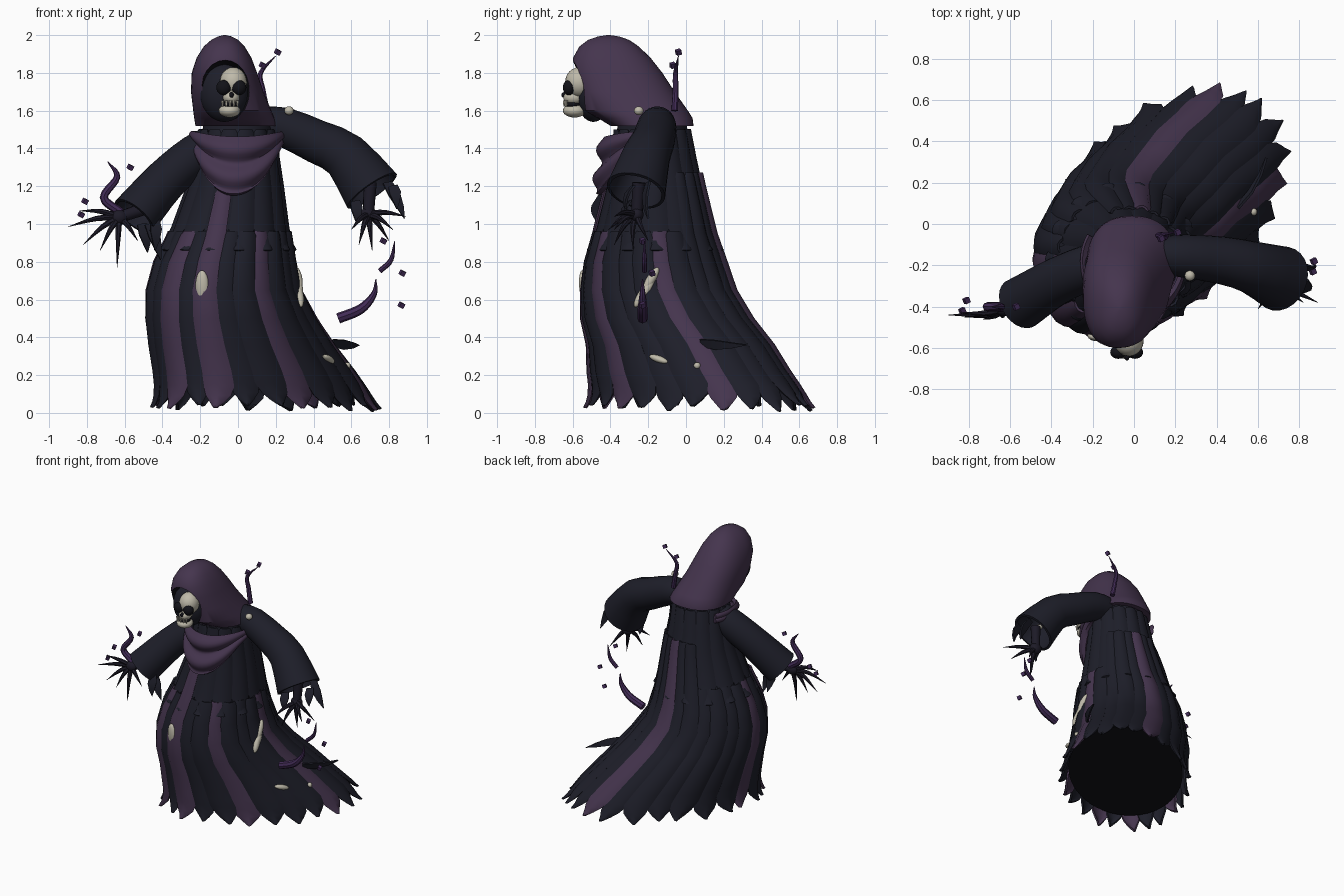
import bpy, bmesh, math, random
from math import sin, cos, pi, radians
from mathutils import Vector, Euler

random.seed(4)
if "Cube" in bpy.data.objects:
    bpy.data.objects.remove(bpy.data.objects["Cube"])


def material(name, *rgb):
    m = bpy.data.materials.new(name)
    m.use_nodes = True
    m.diffuse_color = (*rgb, 1)
    m.node_tree.nodes["Principled BSDF"].inputs["Base Color"].default_value = (*rgb, 1)
    return m


NAVY = material("dark_cloth", .0125, .013, .022)
PURPLE = material("purple_cloth", .059, .035, .076)
BONE = material("bone", .52, .49, .4)
SHADOW = material("black_lining", .006, .006, .009)
SKIN = material("claw_skin", .012, .0105, .02)
WISP = material("violet_wisp", .055, .025, .095)
made = []


def build(name, verts, faces, mat, thick=0):
    me = bpy.data.meshes.new(name)
    me.from_pydata([tuple(v) for v in verts], [], faces)
    bm = bmesh.new()
    bm.from_mesh(me)
    bmesh.ops.recalc_face_normals(bm, faces=bm.faces)
    bm.to_mesh(me)
    bm.free()
    me.materials.append(mat)
    ob = bpy.data.objects.new(name, me)
    bpy.context.collection.objects.link(ob)
    if thick:
        mod = ob.modifiers.new("thickness", "SOLIDIFY")
        mod.thickness = thick
        mod.offset = 0
    made.append(ob)
    return ob


def skin(name, rows, mat, closed=True, caps=(True, True), thick=0):
    """Bridge equal rows of points with quads."""
    n = len(rows[0])
    faces = [(r * n + i, r * n + (i + 1) % n, (r + 1) * n + (i + 1) % n, (r + 1) * n + i)
             for r in range(len(rows) - 1) for i in range(n if closed else n - 1)]
    if closed and caps[0]:
        faces.append(tuple(range(n)))
    if closed and caps[1]:
        faces.append(tuple((len(rows) - 1) * n + i for i in range(n)))
    return build(name, [p for row in rows for p in row], faces, mat, thick)


def smooth_path(pts, steps):
    """Catmull-Rom through (x, y, z, radius) points."""
    p = [Vector(q) for q in pts]
    p = [p[0] * 2 - p[1]] + p + [p[-1] * 2 - p[-2]]
    out = []
    for i in range(1, len(p) - 2):
        a, b, c, d = p[i - 1:i + 3]
        for s in range(steps):
            t = s / steps
            out.append(.5 * (2 * b + (c - a) * t + (2 * a - 5 * b + 4 * c - d) * t * t
                             + (3 * b - a - 3 * c + d) * t ** 3))
    return out + [p[-2]]


def tube(name, pts, mat, n=10, steps=5, open_end=False, thick=0):
    path = smooth_path(pts, steps)
    rows, last = [], None
    for i, p in enumerate(path):
        d = (path[min(i + 1, len(path) - 1)] - path[max(i - 1, 0)]).to_3d().normalized()
        q = last.rotation_difference(d) @ q if last else d.to_track_quat("Z", "Y")
        last = d
        r = max(p[3], .001)
        rows.append([p.to_3d() + q @ Vector((r * cos(2 * pi * k / n), r * sin(2 * pi * k / n), 0))
                     for k in range(n)])
    return skin(name, rows, mat, caps=(True, not open_end), thick=thick)


def ball(name, loc, size, mat, rot=(0, 0, 0)):
    rows, e = [], Euler(rot).to_matrix()
    for j in range(13):
        a = pi * j / 12
        r = max(sin(a), .01)
        rows.append([Vector(loc) + e @ Vector((size[0] * r * cos(k * pi / 10),
                     size[1] * r * sin(k * pi / 10), size[2] * cos(a))) for k in range(20)])
    return skin(name, rows, mat)


def leaf(name, a, b, width, side):
    """Torn pointed rag from a to b."""
    a, b, side = Vector(a), Vector(b), Vector(side).normalized()
    bow = (b - a).cross(side).normalized()
    rows = []
    for t, w in ((0, .8), (.35, 1), (.7, .6), (1, .03)):
        c = a.lerp(b, t) + bow * .02 * sin(t * pi)
        rows.append([c + side * width * w * k for k in (-1, 0, 1)])
    skin(name, rows, NAVY, closed=False, thick=.012)


# robe cross-sections: z, centre x, centre y, long and short half axes
ROBE = [(1.53, 0, -.18, .2, .2), (1.35, -.01, -.17, .225, .225), (1.2, -.015, -.165, .255, .25),
        (.95, -.045, -.165, .32, .31), (.8, -.07, -.16, .372, .355), (.65, -.075, -.145, .418, .378),
        (.5, -.035, -.1, .482, .395), (.36, .02, -.03, .542, .405), (.22, .085, .015, .605, .415),
        (.12, .125, .055, .65, .42), (0, .15, .075, .695, .43)]


def robe_point(z, deg, off=0):
    for hi, lo in zip(ROBE, ROBE[1:]):
        if z >= lo[0]:
            break
    f = (z - lo[0]) / (hi[0] - lo[0])
    cx, cy, a, b = (lo[i] + (hi[i] - lo[i]) * f for i in range(1, 5))
    t = radians(deg - 45)
    u, v = (a + off) * cos(t), (b + off) * sin(t)
    return Vector((cx + (u - v) * .7071, cy + (u + v) * .7071, z))


body = skin("robe_body", [[robe_point(r[0], k * 7.5, -.018) for k in range(48)] for r in ROBE[:-1]], NAVY)
body.data.materials.append(SHADOW)
for f in body.data.polygons:
    f.material_index = int(f.center.z < .121)


def strip(name, deg, half, heights, off, bulge, mat, tip, skew):
    top, bottom = heights
    rows = [(top, .7, 0, 0), (top - .02, .95, 0, 0)]
    rows += [(r[0], 1, 0, 0) for r in ROBE if bottom + .14 < r[0] < top - .04]
    rows += [(bottom + .12, 1, 0, 0), (bottom + .065, .78, skew * .3, .004),
             (bottom + .03, .42, skew * .6, .01), (bottom, tip, skew, .022)]
    skin(name, [[robe_point(z, deg + half * (u * w + s), off + flare + bulge * (1 - u * u))
                 for u in (-1, -.6, 0, .6, 1)] for z, w, s, flare in rows], mat, closed=False, thick=.012)


# bodice strips and the long ragged skirt strips
for k in range(14):
    strip("bodice_strip", k * 360 / 14, 13, (1.5, .86), -.012, .012, NAVY, .4, 0)
for k in range(24):
    deg = 15 * k + 3
    violet = k in (0, 5, 12, 15, 17, 20)
    top = 1.27 if 20 < deg < 115 else 1.18 if k == 17 else .96
    strip("skirt_strip", deg, 9.3 if violet else 8.6, (top, random.uniform(.005, .045)),
          -.006 + .008 * (k % 2), .016, PURPLE if violet else NAVY, .06, random.uniform(-.5, .5))
leaf("skirt_rag", (.5, .08, .37), (.64, .32, .36), .026, (.3, -.2, 1))

# cowl draped over the chest
rows = []
for j in range(19):
    s = j / 18
    row = []
    for i in range(41):
        deg = 150 + 205 * i / 40
        f = max(0, -sin(radians(deg))) ** 2.3
        z = 1.485 - .03 * f + s * (-.07 - .23 * f)
        fold = .02 * sin(s * pi * 4 - 1) * (.3 + f * .7)
        row.append(robe_point(z, deg, .035 + .018 * f + fold - .02 * s * (1 - f)))
    rows.append(row)
skin("chest_cowl", rows, PURPLE, closed=False, thick=.025)

# hood with a carved opening
HOOD = [(1.52, -.01, -.18, .215, .22), (1.56, -.02, -.215, .212, .25), (1.6, -.03, -.265, .207, .275),
        (1.7, -.057, -.32, .192, .26), (1.8, -.072, -.365, .173, .24), (1.88, -.074, -.393, .145, .205),
        (1.94, -.073, -.407, .108, .157), (1.975, -.07, -.41, .071, .108),
        (1.993, -.07, -.41, .036, .055), (2, -.07, -.41, .006, .008)]


def blunt(v):
    return math.copysign(abs(v) ** .87, v)


hood = skin("hood", [[(cx + rx * blunt(cos(k * pi / 24)), cy + ry * blunt(sin(k * pi / 24)), z)
                      for k in range(48)] for z, cx, cy, rx, ry in HOOD], PURPLE)
hood.data.materials.append(SHADOW)
cutter = ball("hood_cutter", (-.068, -.6, 1.695), (.138, .17, .172), PURPLE)
cutter.data.materials.append(SHADOW)
for f in cutter.data.polygons:
    f.material_index = 1
made.remove(cutter)
cutter.hide_render = True
mod = hood.modifiers.new("opening", "BOOLEAN")
mod.operation = "DIFFERENCE"
mod.solver = "EXACT"
mod.object = cutter

# skull set into the dark of the hood
ball("face_shadow", (-.072, -.49, 1.695), (.13, .095, .155), NAVY)
ball("skull_cranium", (-.025, -.565, 1.75), (.072, .075, .08), BONE)
ball("skull_cheeks", (-.035, -.595, 1.67), (.045, .055, .04), BONE)
ball("skull_jaw", (-.045, -.59, 1.6), (.058, .062, .036), BONE)
ball("mouth_gap", (-.042, -.6, 1.633), (.045, .045, .02), SHADOW)
for x in (-.076, .005):
    ball("eye_socket", (x, -.62, 1.722), (.039, .032, .04), SHADOW)
ball("nose_hole", (-.034, -.642, 1.683), (.012, .018, .016), SHADOW)
for i in range(5):
    x = -.082 + i * .02
    y = -.645 + abs(i - 2) * .006
    tube("tooth", [(x, y, 1.655, .009), (x, y, 1.622, .004)], BONE, 6, 1)

# sleeves
tube("left_sleeve", [(.12, -.15, 1.53, .08), (.24, -.155, 1.515, .095), (.42, -.175, 1.435, .106),
                     (.57, -.21, 1.36, .118), (.71, -.265, 1.175, .15)], NAVY, 24, 2, True, .018)
tube("right_sleeve", [(-.12, -.18, 1.43, .085), (-.22, -.21, 1.37, .1), (-.38, -.28, 1.235, .105),
                      (-.55, -.385, 1.04, .12)], NAVY, 24, 3, True, .018)
for a, b in (((.79, -.2, 1.22), (.88, -.2, 1.03)), ((.82, -.28, 1.2), (.84, -.32, 1.08)),
             ((.62, -.3, 1.12), (.63, -.33, 1.0)), ((-.47, -.36, 1.0), (-.41, -.36, .81)),
             ((-.51, -.33, 1.0), (-.48, -.32, .85)), ((-.44, -.42, 1.02), (-.44, -.43, .86))):
    leaf("cuff_rag", a, b, .032, (1, .4, .2))


# clawed hands
def hand(side, arm, palm, tips):
    tube(side + "_wrist", [(*arm, .035), (*palm, .03)], SKIN, 10, 2)
    ball(side + "_palm", palm, (.045, .035, .04), SKIN)
    for t in tips:
        a, b = Vector(palm), Vector(t)
        m = a.lerp(b, .45) + Vector((0, -.012, .016))
        tube(side + "_claw", [(*a, .018), (*m, .014), (*b, .001)], SKIN, 7, 3)


hand("left", (.7, -.25, 1.22), (.69, -.26, 1.05),
     [(.64, -.38, .89), (.71, -.28, .86), (.8, -.2, .91), (.6, -.41, .97), (.82, -.38, .97), (.89, -.38, 1.04)])
hand("right", (-.5, -.36, 1.08), (-.63, -.41, 1.035),
     [(-.9, -.44, .985), (-.82, -.45, .89), (-.73, -.46, .86), (-.64, -.45, .77), (-.84, -.43, 1.07), (-.53, -.43, .91)])

# wisps and floating specks
for pts in ([(-.62, -.4, 1.06, .024), (-.71, -.4, 1.14, .022), (-.64, -.4, 1.25, .017), (-.69, -.4, 1.33, .002)],
            [(.53, -.23, .5, .028), (.65, -.23, .55, .026), (.72, -.23, .63, .016), (.73, -.23, .71, .002)],
            [(.75, -.22, .75, .014), (.81, -.22, .81, .013), (.83, -.22, .91, .002)],
            [(.15, -.06, 1.6, .018), (.13, -.055, 1.71, .016), (.12, -.055, 1.8, .013), (.2, -.04, 1.89, .002)]):
    tube("wisp", pts, WISP, 8)
for p in ((-.81, -.37, 1.12), (-.83, -.42, 1.05), (-.57, -.4, 1.3), (.77, -.23, .91), (.87, -.18, .74),
          (.865, -.23, .57), (.21, -.04, 1.91), (.13, -.07, 1.84)):
    q = Euler((.3, .4, .5)).to_matrix()
    skin("speck", [[Vector(p) + q @ Vector((x, y, z)) * .013 for x, y in ((-1, -1), (1, -1), (1, 1), (-1, 1))]
                   for z in (-1, 1)], WISP)

# bones showing through the cloth
ball("thigh_bone", robe_point(.67, -104, .01), (.036, .022, .085), BONE, (.08, 0, -.2))
for z, deg in ((.62, -17), (.66, -11), (.71, -7)):
    ball("rib_bone", robe_point(z, deg, .012), (.022, .024, .07), BONE, (-.55, -.15, 0))
ball("shin_bone", robe_point(.285, -25, .014), (.022, .058, .018), BONE, (-.3, 0, -.5))
ball("heel_bone", robe_point(.25, -4, .012), (.018, .018, .018), BONE)
ball("shoulder_bone", (.27, -.25, 1.6), (.025, .025, .023), BONE)
ball("elbow_bone", (.59, -.335, 1.3), (.022, .016, .016), BONE)

# bake modifiers, then smooth with sharp edges kept
bpy.ops.object.select_all(action="DESELECT")
for ob in made:
    ob.select_set(True)
bpy.context.view_layer.objects.active = hood
bpy.ops.object.convert(target="MESH")
bpy.ops.object.shade_smooth_by_angle(angle=radians(40))
bpy.data.objects.remove(cutter)
